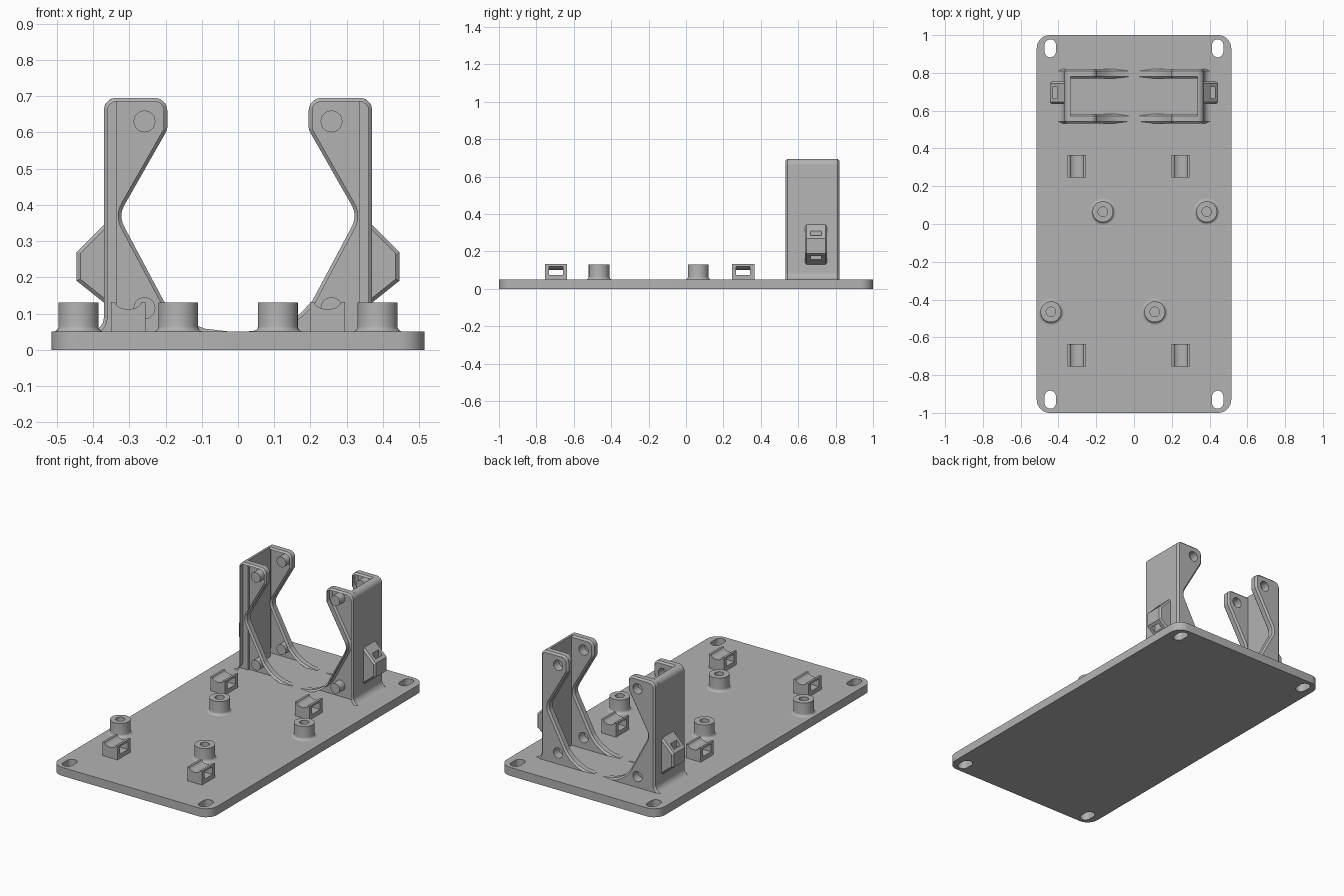
import bpy, bmesh, math
from mathutils import Vector

if "Cube" in bpy.data.objects:
    bpy.data.objects.remove(bpy.data.objects["Cube"], do_unlink=True)

GREY = (0.45, 0.45, 0.45, 1)
grey = bpy.data.materials.new("plain grey")
grey.use_nodes = True
grey.diffuse_color = GREY
grey.node_tree.nodes["Principled BSDF"].inputs["Base Color"].default_value = GREY


def rounded(points, steps=8):
    """Polygon from (u, v) or (u, v, radius) corners, radii turned into arcs."""
    out = []
    for i, p in enumerate(points):
        corner = Vector(p[:2])
        if len(p) < 3:
            out.append(corner)
            continue
        a = (Vector(points[i - 1][:2]) - corner).normalized()
        b = (Vector(points[(i + 1) % len(points)][:2]) - corner).normalized()
        half = a.angle(b) / 2
        center = corner + (a + b).normalized() * p[2] / math.sin(half)
        reach = p[2] / math.tan(half)
        start, end = corner + a * reach - center, corner + b * reach - center
        sweep = start.angle_signed(end)
        for k in range(steps + 1):
            t = -sweep * k / steps
            out.append(center + Vector((start.x * math.cos(t) - start.y * math.sin(t),
                                        start.x * math.sin(t) + start.y * math.cos(t))))
    return out


def round_rect(cx, cy, w, h, r):
    return rounded([(cx + sx * w / 2, cy + sy * h / 2, r)
                    for sx, sy in ((-1, -1), (1, -1), (1, 1), (-1, 1))])


def circle(cx, cy, r, n=32):
    return [Vector((cx + r * math.cos(k * math.tau / n), cy + r * math.sin(k * math.tau / n)))
            for k in range(n)]


def inset(loop, d):
    """Move a closed loop inwards by d."""
    area = sum(loop[i - 1].cross(p) for i, p in enumerate(loop))
    s = 1 if area > 0 else -1
    out = []
    for i, p in enumerate(loop):
        e1 = (p - loop[i - 1]).normalized()
        e2 = (loop[(i + 1) % len(loop)] - p).normalized()
        n1, n2 = Vector((-e1.y, e1.x)) * s, Vector((-e2.y, e2.x)) * s
        out.append(p + (n1 + n2) * d / max(1 + n1.dot(n2), 0.3))
    return out


def prism(bm, outline, lo, hi, axis="y", holes=(), chamfer=(0, 0)):
    """Extrude an outline with holes along an axis, with optional end chamfers."""
    outline = [Vector(p[:2]) for p in outline]
    c0, c1 = chamfer
    levels = [(c0, lo)] + ([(0, lo + c0)] if c0 else [])
    levels += ([(0, hi - c1)] if c1 else []) + [(c1, hi)]
    caps = ([], [])
    for n, loop in enumerate([outline, *holes]):
        rings = []
        for d, h in levels:
            pts = inset(loop, d) if d and n == 0 else loop
            rings.append([bm.verts.new((p.x, h, p.y) if axis == "y" else (p.x, p.y, h))
                          for p in pts])
        count = len(loop)
        for low, high in zip(rings, rings[1:]):
            for i in range(count):
                bm.faces.new((low[i - 1], low[i], high[i], high[i - 1]))
        for cap, ring in zip(caps, (rings[0], rings[-1])):
            cap.extend(bm.edges.get((ring[i - 1], ring[i])) for i in range(count))
    for cap in caps:
        bmesh.ops.triangle_fill(bm, edges=cap, use_beauty=True)


def finish(name, bm, mirror=False):
    bmesh.ops.recalc_face_normals(bm, faces=bm.faces)
    mesh = bpy.data.meshes.new(name)
    bm.to_mesh(mesh)
    bm.free()
    mesh.materials.append(grey)
    mesh.polygons.foreach_set("use_smooth", [True] * len(mesh.polygons))
    mesh.set_sharp_from_angle(angle=math.radians(30))
    obj = bpy.data.objects.new(name, mesh)
    bpy.context.collection.objects.link(obj)
    if mirror:
        obj.modifiers.new("mirror", "MIRROR").use_mirror_merge = False
    return obj


def scatter(obj, spots):
    """Put the object on the first spot and linked copies on the rest."""
    obj.location = (*spots[0], 0)
    for spot in spots[1:]:
        copy = obj.copy()
        copy.location = (*spot, 0)
        bpy.context.collection.objects.link(copy)


# Base plate with four mounting slots
bm = bmesh.new()
slots = [round_rect(sx * 0.443, sy * 0.93, 0.06, 0.095, 0.0299)
         for sx in (-1, 1) for sy in (-1, 1)]
prism(bm, round_rect(0, 0, 1.03, 2, 0.07), 0, 0.05, "z", slots)
finish("base_plate", bm)

# Hollow standoffs with a flared foot
bm = bmesh.new()
flare = [(0.07 - 0.015 * math.sin(t), 0.065 - 0.015 * math.cos(t))
         for t in (k * math.pi / 12 for k in range(7))]
section = flare + [(0.055, 0.13), (0.025, 0.13), (0.025, 0.05)]
verts = [bm.verts.new((r, 0, z)) for r, z in section]
edges = [bm.edges.new(pair) for pair in zip(verts, verts[1:])]
bmesh.ops.spin(bm, geom=verts + edges, cent=(0, 0, 0), axis=(0, 0, 1),
               angle=math.tau, steps=40)
bmesh.ops.remove_doubles(bm, verts=bm.verts, dist=0.0001)
scatter(finish("standoff", bm),
        [(-0.165, 0.065), (0.385, 0.065), (-0.44, -0.465), (0.11, -0.465)])

# Cable tie saddles: two cheeks, a floor and a curved bridge
bm = bmesh.new()
W, H, GAP = 0.048, 0.06, 0.037
dip = [(0.036 * math.cos(t), 0.132 - 0.02 * math.sin(t))
       for t in (k * math.pi / 10 for k in range(11))]
top = [(W, 0.132)] + dip + [(-W, 0.132)]
for lo, hi in ((-H, -GAP), (GAP, H)):
    prism(bm, [(-W, 0.04), (W, 0.04)] + top, lo, hi)
prism(bm, [(-W, 0.04), (W, 0.04), (W, 0.075), (-W, 0.075)], -GAP, GAP)
underside = [(-W, 0.12), (-0.03, 0.109), (0, 0.101), (0.03, 0.109), (W, 0.12)]
prism(bm, underside + top, -GAP, GAP)
scatter(finish("tie_saddle", bm),
        [(-0.303, 0.305), (0.247, 0.305), (-0.303, -0.695), (0.247, -0.695)])

# Upright bracket cheeks with chamfered rims and screw holes
cheek = rounded([(0.41, 0.03), (0.41, 0.05), (0.37, 0.05, 0.0399), (0.37, 0.695, 0.035),
                 (0.195, 0.695, 0.035), (0.195, 0.607, 0.03), (0.33, 0.37, 0.06),
                 (0.205, 0.135, 0.03), (0.17, 0.098), (0.13, 0.073), (0.09, 0.058),
                 (0.03, 0.051), (0.03, 0.03)])
screw_holes = [circle(0.258, z, 0.03) for z in (0.63, 0.115)]
CH = 0.01
for name, lo, hi in (("front_cheeks", 0.533, 0.583), ("back_cheeks", 0.77, 0.82)):
    bm = bmesh.new()
    prism(bm, cheek, lo, hi, holes=screw_holes, chamfer=(CH, CH))
    finish(name, bm, mirror=True)

# Outer wall joining the cheeks
bm = bmesh.new()
wall = rounded([(0.41, 0.03), (0.41, 0.05), (0.37, 0.05, 0.0399), (0.37, 0.695, 0.034),
                (0.335, 0.695), (0.335, 0.03)])
prism(bm, wall, 0.583 - CH, 0.77 + CH)
finish("bracket_walls", bm, mirror=True)

# Wedge-ended tie loops on the outer walls, open from top to bottom


def loop_slice(x0, x1):
    """Part of the loop side profile between two x positions."""
    return [(x0, 0.13 + 0.8 * (x0 - 0.37)), (x1, 0.13 + 0.8 * (x1 - 0.37)),
            (x1, 0.345 - (x1 - 0.37)), (x0, 0.345 - (x0 - 0.37))]


bm = bmesh.new()
prism(bm, loop_slice(0.355, 0.445), 0.635, 0.665, chamfer=(CH, 0))
prism(bm, loop_slice(0.355, 0.445), 0.725, 0.755, chamfer=(0, CH))
prism(bm, loop_slice(0.355, 0.405), 0.665, 0.725)
prism(bm, loop_slice(0.43, 0.445), 0.665, 0.725)
finish("tie_loops", bm, mirror=True)
